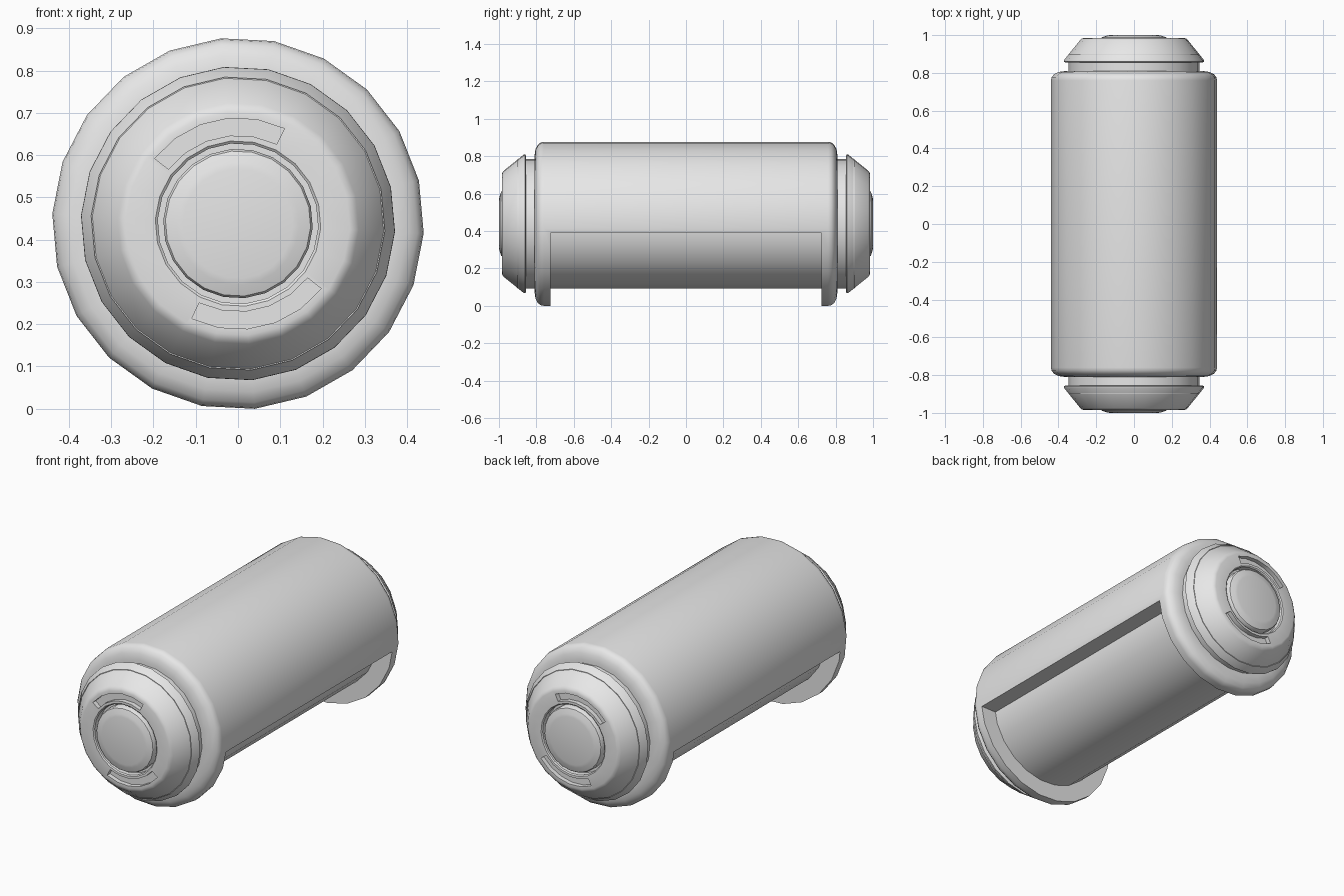
import bpy, bmesh, math

if "Cube" in bpy.data.objects:
    bpy.data.objects.remove(bpy.data.objects["Cube"])

SIDES = 22
PHASE = math.radians(95.2)
AXIS_Z = 0.438

grey = bpy.data.materials.new("plain grey")
grey.use_nodes = True
grey.diffuse_color = (0.8, 0.8, 0.8, 1)
grey.node_tree.nodes["Principled BSDF"].inputs["Base Color"].default_value = (0.8, 0.8, 0.8, 1)


def make_object(name, bm):
    bmesh.ops.recalc_face_normals(bm, faces=bm.faces)
    mesh = bpy.data.meshes.new(name)
    bm.to_mesh(mesh)
    bm.free()
    mesh.materials.append(grey)
    obj = bpy.data.objects.new(name, mesh)
    bpy.context.collection.objects.link(obj)
    return obj


def lathe(name, profile, tube=False):
    """Turn (radius, y) points about the long axis; ends are capped unless it is a tube."""
    bm = bmesh.new()
    rings = []
    for r, y in profile:
        angles = [PHASE + math.tau * i / SIDES for i in range(SIDES)]
        rings.append([bm.verts.new((r * math.cos(a), y, AXIS_Z + r * math.sin(a))) for a in angles])
    pairs = list(zip(rings, rings[1:]))
    if tube:
        pairs.append((rings[-1], rings[0]))
    else:
        bm.faces.new(rings[0])
        bm.faces.new(rings[-1])
    for a, b in pairs:
        for i in range(SIDES):
            j = (i + 1) % SIDES
            bm.faces.new((a[i], a[j], b[j], b[i]))
    return make_object(name, bm)


def arc_block(name, r0, r1, start, end, y0, y1, steps=5):
    """A curved bar around the long axis, used to cut the slots."""
    bm = bmesh.new()
    angles = [math.radians(start + (end - start) * i / steps) for i in range(steps + 1)]
    outline = [(r1, a) for a in angles] + [(r0, a) for a in reversed(angles)]
    face = bm.faces.new([bm.verts.new((r * math.cos(a), y0, AXIS_Z + r * math.sin(a)))
                         for r, a in outline])
    new = bmesh.ops.extrude_face_region(bm, geom=[face])["geom"]
    bmesh.ops.translate(bm, vec=(0, y1 - y0, 0),
                        verts=[v for v in new if isinstance(v, bmesh.types.BMVert)])
    return make_object(name, bm)


def cut(obj, cutter):
    mod = obj.modifiers.new("cut", 'BOOLEAN')
    mod.operation = 'DIFFERENCE'
    mod.solver = 'EXACT'
    mod.object = cutter
    cutter.hide_render = True


def mirror_ends(obj):
    mod = obj.modifiers.new("both_ends", 'MIRROR')
    mod.use_axis = (False, True, False)
    mod.use_mirror_merge = False


def finish(obj, cutters=()):
    """Apply the modifiers, drop the cutters and shade smooth with sharp edges."""
    bpy.ops.object.select_all(action='DESELECT')
    obj.select_set(True)
    bpy.context.view_layer.objects.active = obj
    for mod in list(obj.modifiers):
        bpy.ops.object.modifier_apply(modifier=mod.name)
    for c in cutters:
        bpy.data.objects.remove(c)
    bpy.ops.object.shade_smooth_by_angle(angle=math.radians(38))


# Inner core, seen through the opening and in the neck grooves
finish(lathe("inner_core", [(0.348, -0.9), (0.348, 0.9)]))

# Outer housing with rounded ends
half = [(0.365, 0.81), (0.40, 0.805), (0.425, 0.792), (0.437, 0.777), (0.44, 0.76)]
outer = [(r, -y) for r, y in half] + half[::-1]
housing = lathe("outer_housing", [(0.335, -0.81)] + outer + [(0.335, 0.81)], tube=True)

# Lower opening in the housing
bm = bmesh.new()
bmesh.ops.create_cube(bm, size=1)
bmesh.ops.scale(bm, vec=(2, 1.45, 1), verts=bm.verts)
bmesh.ops.translate(bm, vec=(0, 0, 0.388 - 0.5), verts=bm.verts)
opening = make_object("opening_cutter", bm)
cut(housing, opening)
finish(housing, [opening])

# End caps: cone, rounded rim and a round well for the button
cap = lathe("end_caps", [(0.34, -0.855), (0.365, -0.855), (0.372, -0.86), (0.371, -0.868),
                         (0.286, -0.973), (0.277, -0.981), (0.265, -0.985),
                         (0.196, -0.985), (0.19, -0.98), (0.19, -0.945)])
slots = [arc_block("slot_cutter", 0.209, 0.25, 64 + turn, 142 + turn, -1.02, -0.96)
         for turn in (0, 180)]
for slot in slots:
    cut(cap, slot)
mirror_ends(cap)
finish(cap, slots)

# Round buttons in the wells
button = lathe("end_buttons", [(0.177, -0.93), (0.177, -0.98), (0.172, -0.988),
                               (0.145, -0.997), (0.13, -1.0)])
mirror_ends(button)
finish(button)
